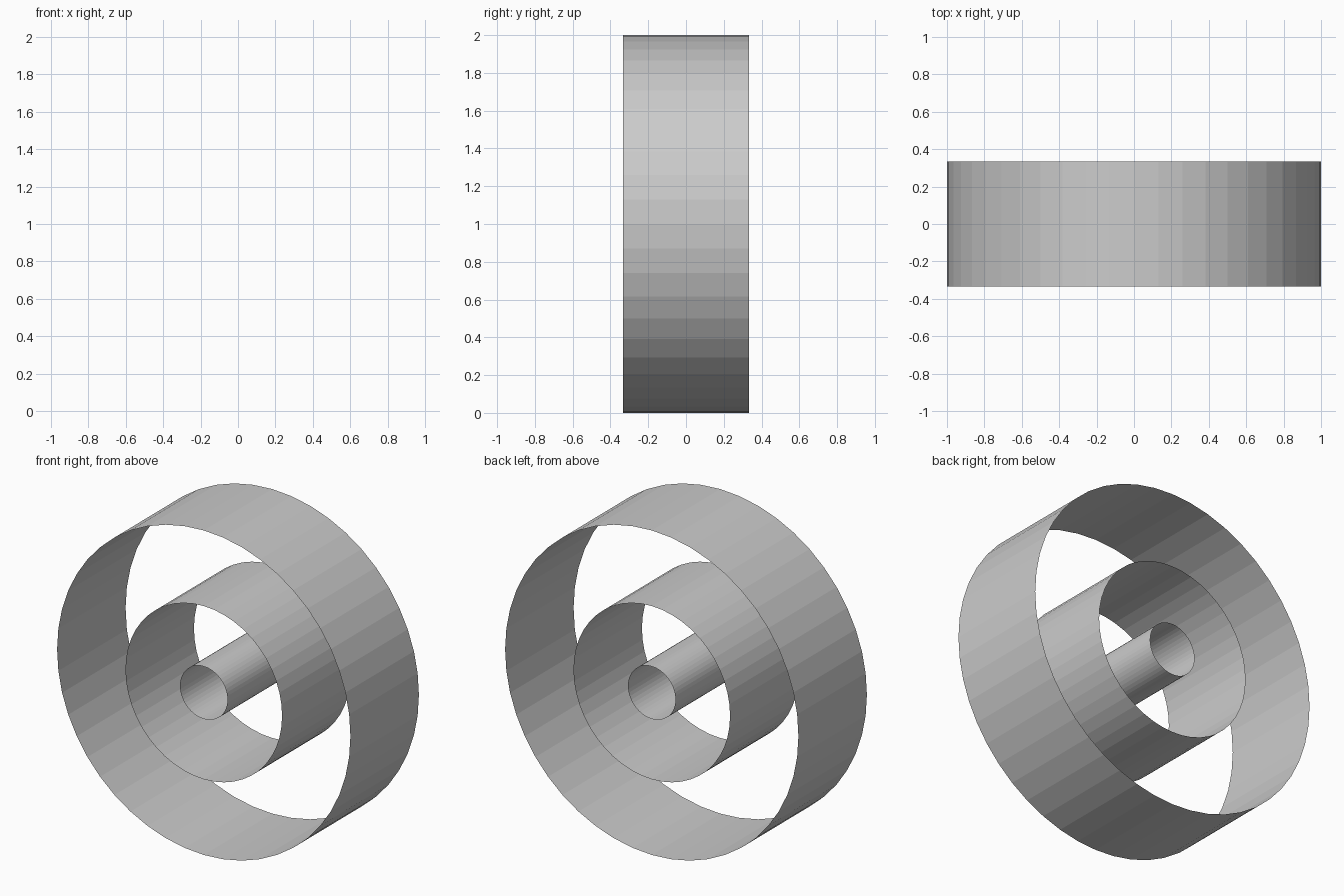
import bpy
import bmesh
from math import radians
from mathutils import Matrix

if "Cube" in bpy.data.objects:
    bpy.data.objects.remove(bpy.data.objects["Cube"])

DEPTH = 0.667
SEGMENTS = 48


def open_tube(name, radius):
    """Thin open-ended faceted tube lying along y, centred at z = 1."""
    bm = bmesh.new()
    bmesh.ops.create_cone(bm, cap_ends=False, segments=SEGMENTS,
                          radius1=radius, radius2=radius, depth=DEPTH,
                          matrix=Matrix.Translation((0, 0, 1)) @ Matrix.Rotation(radians(90), 4, 'X'))
    mesh = bpy.data.meshes.new(name)
    bm.to_mesh(mesh)
    bm.free()
    mesh.shade_flat()
    obj = bpy.data.objects.new(name, mesh)
    bpy.context.collection.objects.link(obj)
    return obj


# Three concentric rings
for name, radius in (("outer_ring", 1.0), ("middle_ring", 0.534), ("inner_tube", 0.162)):
    open_tube(name, radius)
